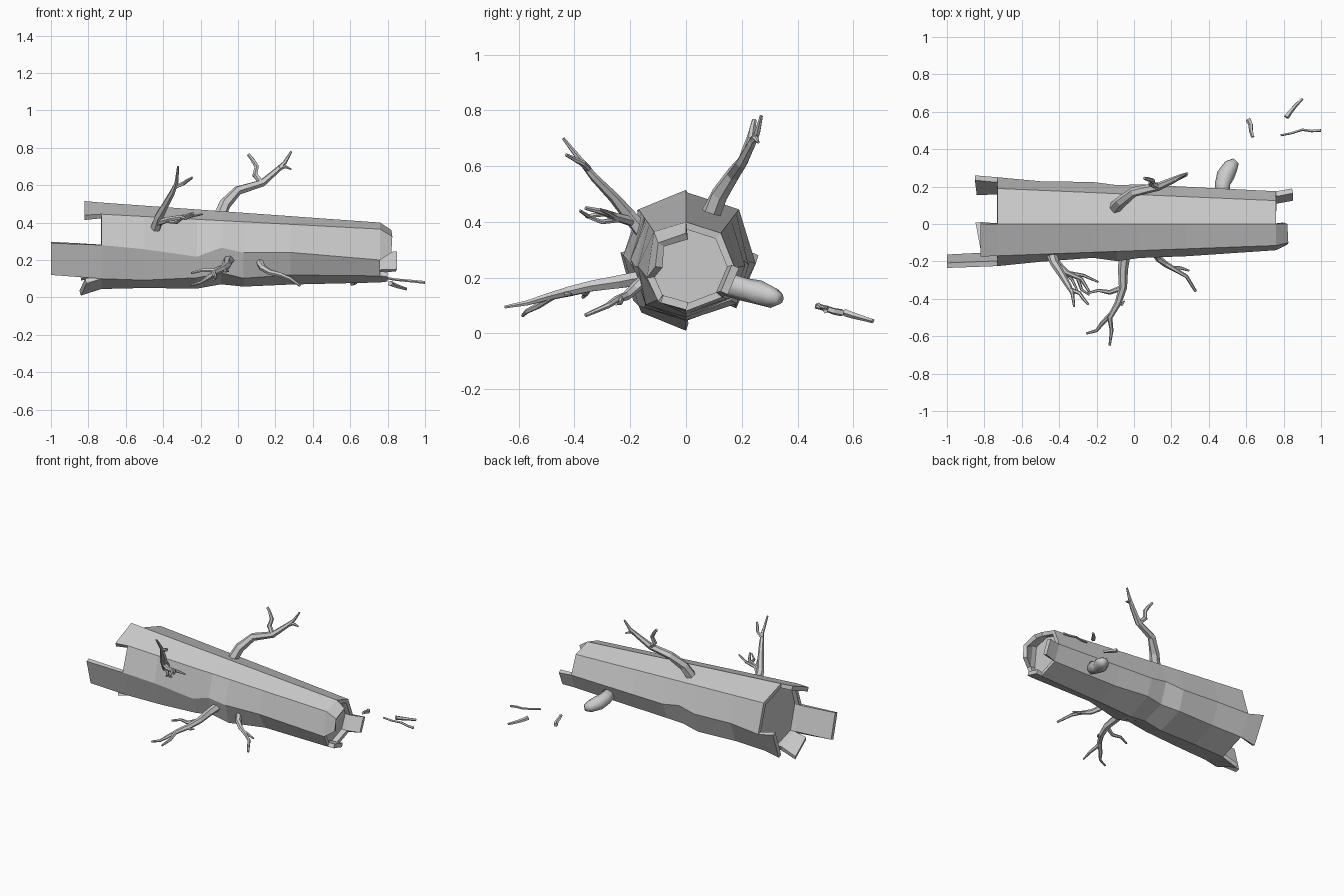
import bpy, bmesh, math, random
from mathutils import Vector

random.seed(4)


def finish(bm, name):
    bmesh.ops.recalc_face_normals(bm, faces=bm.faces)
    me = bpy.data.meshes.new(name)
    bm.to_mesh(me)
    bm.free()
    ob = bpy.data.objects.new(name, me)
    bpy.context.collection.objects.link(ob)
    return ob


def tube(bm, pts, radii, sides=6):
    """Faceted tapering tube along a path, capped at both ends."""
    pts = [Vector(p) for p in pts]
    rings = []
    for i, p in enumerate(pts):
        d = (pts[min(i + 1, len(pts) - 1)] - pts[max(i - 1, 0)]).normalized()
        ref = Vector((0, 0, 1)) if abs(d.z) < 0.9 else Vector((1, 0, 0))
        u = d.cross(ref).normalized()
        v = d.cross(u)
        ring = []
        for k in range(sides):
            a = 2 * math.pi * k / sides
            r = radii[i] * random.uniform(0.9, 1.1)
            ring.append(bm.verts.new(p + (u * math.cos(a) + v * math.sin(a)) * r))
        rings.append(ring)
    for a, b in zip(rings, rings[1:]):
        for k in range(sides):
            n = (k + 1) % sides
            bm.faces.new((a[k], a[n], b[n], b[k]))
    bm.faces.new(rings[0])
    bm.faces.new(rings[-1])


def branch(name, *limbs, sides=6):
    """Each limb is (path, base radius, tip radius)."""
    bm = bmesh.new()
    for pts, r0, r1 in limbs:
        n = len(pts) - 1
        tube(bm, pts, [r0 + (r1 - r0) * i / n for i in range(n + 1)], sides)
    return finish(bm, name)


# Hollow trunk: octagonal section, corner 0 on top, then towards +y
left = [(0, .507), (.19, .445), (.25, .25), (.18, .11),
        (0, .045), (-.17, .10), (-.225, .28), (-.17, .445)]
right = [(0, .40), (.125, .36), (.175, .235), (.13, .13),
         (0, .08), (-.10, .115), (-.14, .20), (-.115, .365)]
x0, x1 = -.73, .76


def section(x):
    t = (x - x0) / (x1 - x0)
    return [(a[0] + (b[0] - a[0]) * t, a[1] + (b[1] - a[1]) * t)
            for a, b in zip(left, right)]


# local dents and swellings: (ring, corner): (dy, dz)
bumps = {(1, 6): (.01, -.01), (1, 5): (.01, -.01), (2, 6): (.015, -.035),
         (3, 6): (-.01, .02), (3, 5): (-.015, .025), (4, 5): (-.01, -.005),
         (5, 6): (-.005, .015), (5, 5): (.02, .01), (2, 3): (.02, -.01),
         (3, 2): (-.01, .02), (4, 3): (.015, .01), (2, 4): (0, -.01),
         (4, 4): (0, -.005), (3, 4): (0, .01), (1, 2): (-.01, .01)}
bm = bmesh.new()
rings = []
for i, x in enumerate((x0, -.5, -.22, -.09, .03, .28, x1)):
    ring = []
    for k, (y, z) in enumerate(section(x)):
        dy, dz = bumps.get((i, k), (0, 0))
        ring.append(bm.verts.new((x, y + dy, z + dz)))
    rings.append(ring)
for i, (a, b) in enumerate(zip(rings, rings[1:])):
    for k in range(8):
        n = (k + 1) % 8
        bm.faces.new((a[k], a[n], b[n], b[k]))


# Broken bark tabs: side index, then the two outer corners
def tab(ring, k, p, q):
    bm.faces.new((ring[k], ring[(k + 1) % 8], bm.verts.new(q), bm.verts.new(p)))


tab(rings[0], 7, (-.82, -.175, .44), (-.82, 0, .515))
tab(rings[0], 2, (-.85, .26, .28), (-.84, .18, .09))
tab(rings[0], 4, (-.84, 0, .01), (-.81, -.16, .075))
tab(rings[0], 5, (-1.0, -.19, .12), (-1.0, -.235, .29))
tab(rings[-1], 7, (.82, -.10, .325), (.82, 0, .36))
tab(rings[-1], 6, (.82, -.11, .24), (.825, -.10, .325))
tab(rings[-1], 2, (.845, .19, .235), (.845, .15, .14))
tab(rings[-1], 4, (.80, 0, .085), (.80, -.09, .11))
bmesh.ops.remove_doubles(bm, verts=bm.verts, dist=.006)
trunk = finish(bm, "trunk_bark")
mod = trunk.modifiers.new("thickness", 'SOLIDIFY')
mod.thickness = .028
mod.offset = -1

# Wood core closing both ends inside the bark
bm = bmesh.new()
ends = []
for x in (-.70, .72):
    sec = section(x)
    cy, cz = sum(p[0] for p in sec) / 8, sum(p[1] for p in sec) / 8
    ends.append([bm.verts.new((x, cy + (y - cy) * .9, cz + (z - cz) * .9)) for y, z in sec])
for e in ends:
    bm.faces.new(e)
finish(bm, "wood_core")

# Branches
branch("back_top_branch",
       ([(-.10, .09, .43), (-.07, .12, .50), (0, .17, .57), (.13, .20, .61),
         (.21, .235, .68), (.25, .255, .72), (.285, .27, .78)], .036, .006),
       ([(.13, .20, .61), (.09, .215, .655), (.10, .23, .70), (.075, .24, .74),
         (.055, .245, .765)], .018, .009),
       ([(.22, .24, .69), (.25, .25, .70), (.285, .26, .685)], .016, .004))
branch("front_top_branch",
       ([(-.44, -.16, .37), (-.425, -.21, .43), (-.39, -.26, .49), (-.35, -.33, .56),
         (-.33, -.37, .61), (-.32, -.44, .70)], .03, .006),
       ([(-.34, -.35, .59), (-.29, -.37, .61), (-.27, -.40, .625), (-.245, -.43, .64)], .013, .006),
       ([(-.43, -.19, .40), (-.36, -.26, .42), (-.28, -.295, .435), (-.24, -.36, .45)], .018, .007),
       ([(-.36, -.26, .42), (-.27, -.275, .43), (-.19, -.31, .445)], .012, .005),
       ([(-.30, -.29, .43), (-.28, -.35, .42), (-.24, -.38, .44)], .011, .005),
       ([(-.39, -.23, .41), (-.33, -.30, .40), (-.30, -.36, .42)], .012, .005))
branch("front_low_branch",
       ([(-.05, -.16, .20), (-.06, -.24, .185), (-.06, -.34, .17), (-.085, -.42, .15),
         (-.13, -.50, .13), (-.12, -.57, .11), (-.13, -.65, .095)], .03, .006),
       ([(-.06, -.34, .17), (-.13, -.365, .145), (-.19, -.355, .145), (-.25, -.37, .13)], .015, .006),
       ([(-.12, -.48, .135), (-.17, -.53, .10), (-.20, -.57, .08), (-.255, -.585, .065)], .014, .006),
       ([(-.09, -.42, .15), (-.065, -.43, .14), (-.05, -.41, .14)], .012, .004))
branch("front_small_branch",
       ([(.11, -.14, .20), (.13, -.185, .16), (.17, -.215, .135), (.23, -.25, .12),
         (.28, -.28, .10), (.33, -.36, .065)], .022, .007),
       ([(.21, -.235, .125), (.25, -.235, .11), (.295, -.25, .105)], .012, .005))

# Broken stub on the back
bm = bmesh.new()
tube(bm, [(.48, .14, .18), (.475, .21, .16), (.49, .26, .145), (.52, .31, .13), (.545, .335, .125)],
     [.04, .04, .045, .038, .02], 8)
stub = finish(bm, "back_stub")
for p in stub.data.polygons:
    p.use_smooth = True

# Loose twigs on the ground
branch("loose_twig_a",
       ([(.61, .56, .075), (.625, .53, .08), (.625, .50, .09), (.635, .465, .10)], .014, .01), sides=5)
branch("loose_twig_b",
       ([(.785, .475, .105), (.84, .485, .095), (.90, .505, .09), (.95, .497, .085), (1.0, .50, .08)],
        .006, .008), sides=5)
branch("loose_twig_c",
       ([(.815, .57, .075), (.835, .60, .065), (.865, .635, .055), (.90, .67, .045)], .015, .008), sides=5)
